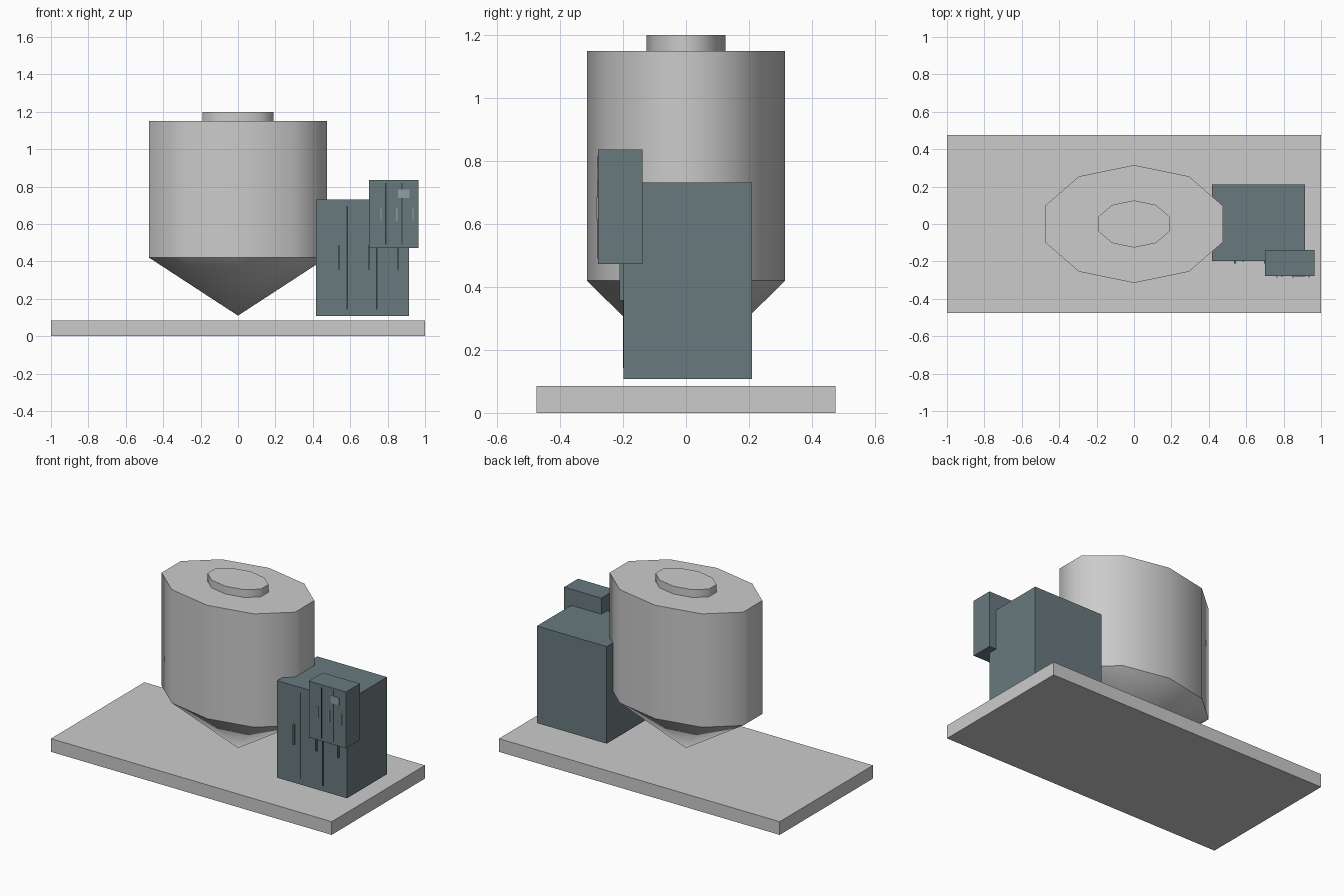
import bpy, bmesh
from math import cos, sin, pi

if "Cube" in bpy.data.objects:
    bpy.data.objects.remove(bpy.data.objects["Cube"])


def paint(name, rgb):
    m = bpy.data.materials.new(name)
    m.diffuse_color = (*rgb, 1)
    m.use_nodes = True
    m.node_tree.nodes["Principled BSDF"].inputs["Base Color"].default_value = m.diffuse_color
    return m


STEEL = paint("blue_grey", (0.14, 0.195, 0.21))
DARK = paint("dark_gap", (0.03, 0.04, 0.045))
LIGHT = paint("light_grey", (0.3, 0.34, 0.35))


def add_object(name, bm, mat=None):
    bmesh.ops.recalc_face_normals(bm, faces=bm.faces[:])
    me = bpy.data.meshes.new(name)
    bm.to_mesh(me)
    bm.free()
    ob = bpy.data.objects.new(name, me)
    bpy.context.collection.objects.link(ob)
    if mat:
        me.materials.append(mat)
    return ob


def box(name, x, y, z, mat=None):
    bm = bmesh.new()
    bmesh.ops.create_cube(bm, size=1)
    for v in bm.verts:
        v.co = [lo + (c + 0.5) * (hi - lo) for c, (lo, hi) in zip(v.co, (x, y, z))]
    return add_object(name, bm, mat)


def oval_drum(name, rx, ry, z0, z1, tip=None, n=10):
    """Ten-sided oval drum, optionally with a pointed bottom."""
    bm = bmesh.new()
    rings = [[bm.verts.new((rx * cos(a), ry * sin(a), z))
              for a in (2 * pi * (i + 0.5) / n for i in range(n))] for z in (z0, z1)]
    low, high = rings
    point = bm.verts.new((0, 0, tip)) if tip is not None else None
    for i in range(n):
        j = (i + 1) % n
        bm.faces.new((low[i], low[j], high[j], high[i])).smooth = True
        if point:
            bm.faces.new((low[j], low[i], point)).smooth = True
    bm.faces.new(high)
    if not point:
        bm.faces.new(low[::-1])
    # rims stay sharp
    for ring in rings:
        for i in range(n):
            bm.edges.get((ring[i], ring[(i + 1) % n])).smooth = False
    return add_object(name, bm)


# Base and hopper tank
box("base_slab", (-1, 1), (-0.475, 0.475), (0, 0.085))
oval_drum("hopper_tank", 0.5, 0.315, 0.42, 1.15, tip=0.11)
oval_drum("tank_lid", 0.2, 0.126, 1.15, 1.2)

# Large cabinet with door gaps and handles
box("cabinet", (0.418, 0.915), (-0.198, 0.21), (0.107, 0.732), STEEL)
for i, (x, top) in enumerate(((0.585, 0.695), (0.743, 0.695))):
    box(f"cabinet_gap_{i}", (x - 0.004, x + 0.004), (-0.2, -0.19), (0.143, top), DARK)
for i, x in enumerate((0.54, 0.70, 0.857)):
    box(f"cabinet_handle_{i}", (x - 0.005, x + 0.005), (-0.211, -0.19), (0.357, 0.484), STEEL)

# Small control box with door gaps, handles and a plate
box("control_box", (0.70, 0.965), (-0.279, -0.138), (0.473, 0.836), STEEL)
for i, x in enumerate((0.79, 0.876)):
    box(f"control_gap_{i}", (x - 0.003, x + 0.003), (-0.281, -0.27), (0.49, 0.818), DARK)
for i, x in enumerate((0.765, 0.849, 0.935)):
    box(f"control_handle_{i}", (x - 0.003, x + 0.003), (-0.285, -0.27), (0.615, 0.686), LIGHT)
box("control_plate", (0.855, 0.918), (-0.282, -0.27), (0.738, 0.785), LIGHT)
